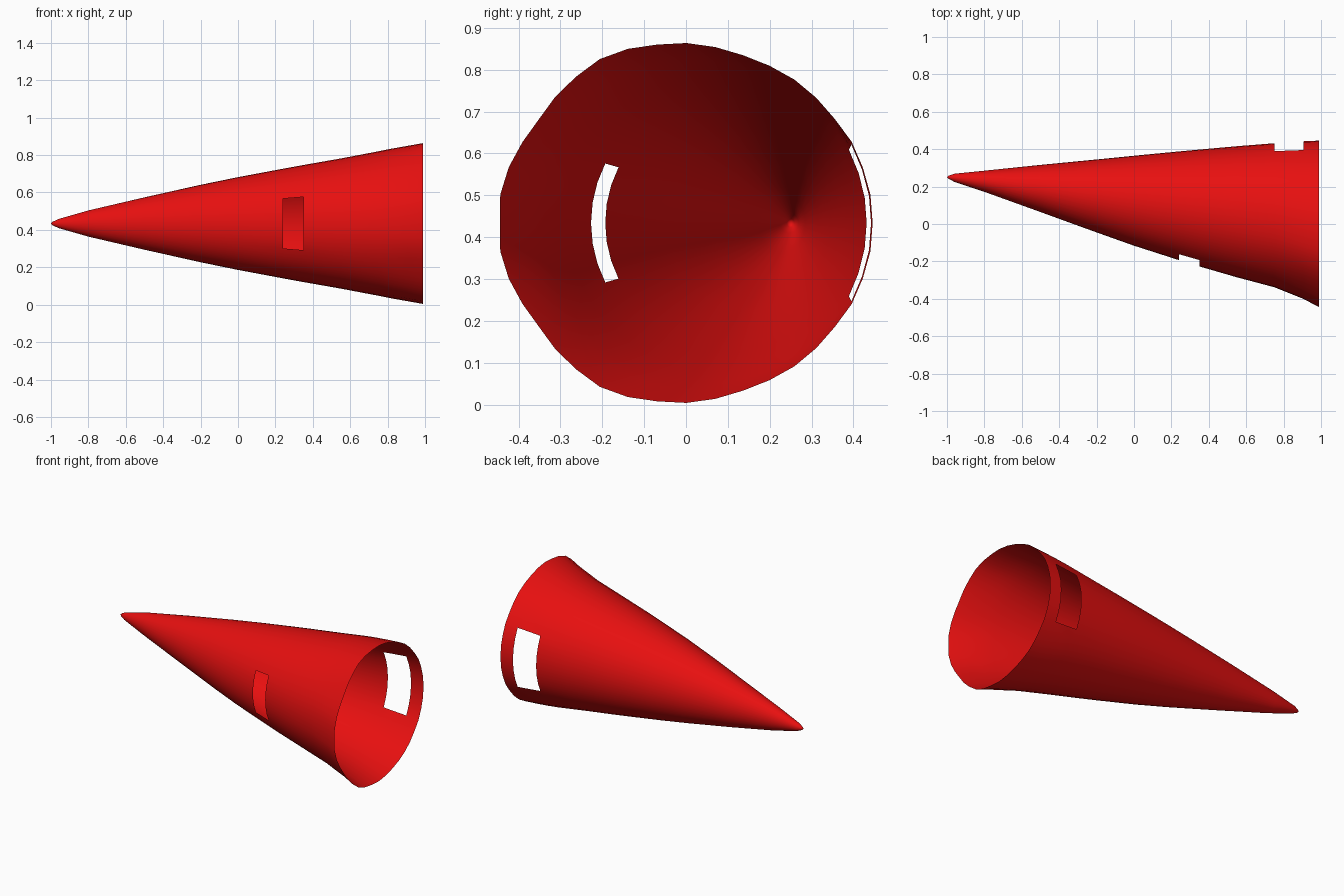
import bpy, bmesh, math

if "Cube" in bpy.data.objects:
    bpy.data.objects.remove(bpy.data.objects["Cube"])

SIDES = 40
ZC = 0.434
# Profile rows: x, upper y, lower y, half height, share of the uneven rim shape
ROWS = [
    (-0.99, 0.259, 0.241, 0.010, 0), (-0.96, 0.269, 0.225, 0.024, 0),
    (-0.80, 0.285, 0.172, 0.070, 0), (-0.50, 0.316, 0.064, 0.140, 0),
    (-0.20, 0.345, -0.045, 0.207, 0), (0.00, 0.365, -0.116, 0.248, 0),
    (0.24, 0.388, -0.193, 0.293, 0), (0.35, 0.398, -0.227, 0.313, 0),
    (0.55, 0.416, -0.285, 0.348, 0.1), (0.75, 0.432, -0.338, 0.386, 0.3),
    (0.82, 0.437, -0.366, 0.400, 0.5), (0.905, 0.443, -0.400, 0.415, 0.8),
    (0.99, 0.447, -0.445, 0.430, 1),
]
# Rim radius every 9 degrees, from the back round the top to the front
RIM = [.445, .445, .442, .440, .433, .431, .429, .425, .423, .426, .430,
       .432, .439, .443, .438, .435, .431, .437, .445, .450, .446]


def ring(bm, x, top, bottom, rz, share):
    yc, ry = (top + bottom) / 2, (top - bottom) / 2
    verts = []
    for i in range(SIDES):
        a = math.tau * i / SIDES
        base = math.hypot(0.446 * math.cos(a), 0.43 * math.sin(a))
        k = 1 + share * (RIM[min(i, SIDES - i)] / base - 1)
        verts.append(bm.verts.new((x, yc + k * ry * math.cos(a), ZC + k * rz * math.sin(a))))
    return verts


def in_window(x, i):
    # Each window spans six panels, one in front and one at the back
    front = 0.24 < x < 0.35 and 17 <= i < 23
    back = 0.75 < x < 0.905 and (i < 3 or i >= SIDES - 3)
    return front or back


# Leaning hollow cone, open at the wide end
bm = bmesh.new()
rings = [ring(bm, *r) for r in ROWS]
tip = bm.verts.new((-1.0, 0.25, ZC))
for i in range(SIDES):
    j = (i + 1) % SIDES
    bm.faces.new((tip, rings[0][i], rings[0][j]))
    for n in range(len(ROWS) - 1):
        if not in_window((ROWS[n][0] + ROWS[n + 1][0]) / 2, i):
            a, b = rings[n], rings[n + 1]
            bm.faces.new((a[i], b[i], b[j], a[j]))
bmesh.ops.recalc_face_normals(bm, faces=bm.faces)
if sum(f.normal.x for f in bm.faces) > 0:
    bmesh.ops.reverse_faces(bm, faces=bm.faces)

mesh = bpy.data.meshes.new("cone_shell")
bm.to_mesh(mesh)
bm.free()
cone = bpy.data.objects.new("cone_shell", mesh)
bpy.context.collection.objects.link(cone)

# Red paint and smooth shading
red = bpy.data.materials.new("red")
red.diffuse_color = (0.8, 0.005, 0.005, 1)
red.use_nodes = True
red.node_tree.nodes["Principled BSDF"].inputs["Base Color"].default_value = red.diffuse_color
mesh.materials.append(red)
bpy.context.view_layer.objects.active = cone
cone.select_set(True)
bpy.ops.object.shade_smooth_by_angle(angle=math.radians(35))
